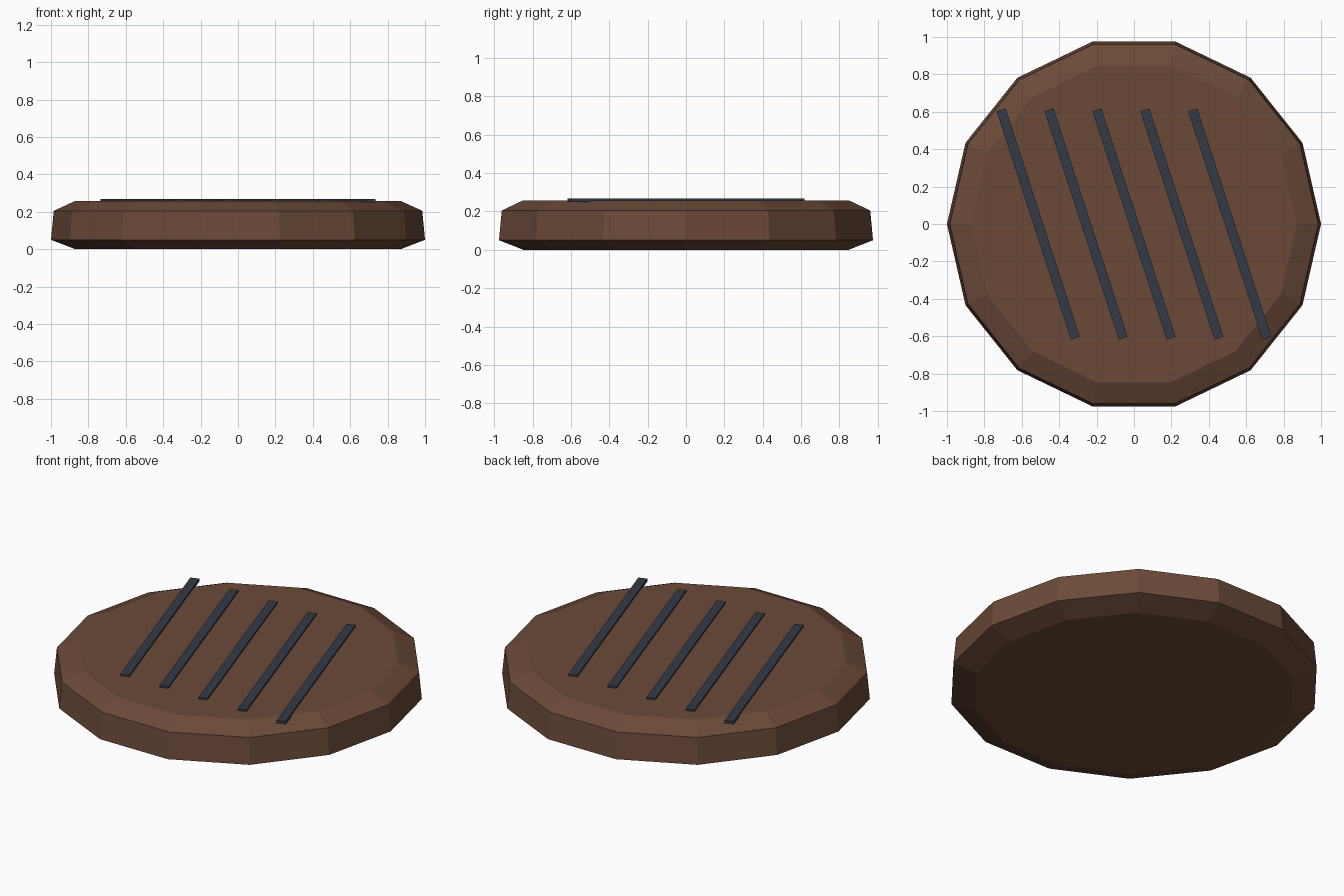
import bpy, bmesh, math

if "Cube" in bpy.data.objects:
    bpy.data.objects.remove(bpy.data.objects["Cube"])


def material(name, rgb):
    m = bpy.data.materials.new(name)
    m.diffuse_color = (*rgb, 1)
    m.use_nodes = True
    m.node_tree.nodes["Principled BSDF"].inputs["Base Color"].default_value = m.diffuse_color
    return m


def add_object(name, bm, mat):
    bmesh.ops.recalc_face_normals(bm, faces=bm.faces)
    mesh = bpy.data.meshes.new(name)
    bm.to_mesh(mesh)
    bm.free()
    mesh.materials.append(mat)
    obj = bpy.data.objects.new(name, mesh)
    bpy.context.collection.objects.link(obj)
    return obj


brown = material("cooked brown", (0.147, 0.0685, 0.040))
char = material("charred blue grey", (0.032, 0.044, 0.063))

# Patty: fourteen-sided disc with chamfered rims
SIDES = 14
PROFILE = [(0.87, 0.0), (1.0, 0.05), (0.985, 0.205), (0.87, 0.258)]
bm = bmesh.new()
rings = []
for r, z in PROFILE:
    rings.append([bm.verts.new((r * math.cos(a), r * math.sin(a), z))
                  for a in (2 * math.pi * i / SIDES for i in range(SIDES))])
for low, high in zip(rings, rings[1:]):
    for i in range(SIDES):
        j = (i + 1) % SIDES
        bm.faces.new((low[i], low[j], high[j], high[i]))
bm.faces.new(rings[0])
bm.faces.new(rings[-1])
add_object("patty", bm, brown)

# Grill marks: five slanted bars lying on the top
for n in range(5):
    bm = bmesh.new()
    bmesh.ops.create_cube(bm, size=1)
    bmesh.ops.scale(bm, vec=(0.05, 1.283, 0.018), verts=bm.verts)
    bar = add_object(f"grill_mark_{n + 1}", bm, char)
    bar.location = ((n - 2) * 0.256, 0, 0.259)
    bar.rotation_euler.z = math.radians(18)
